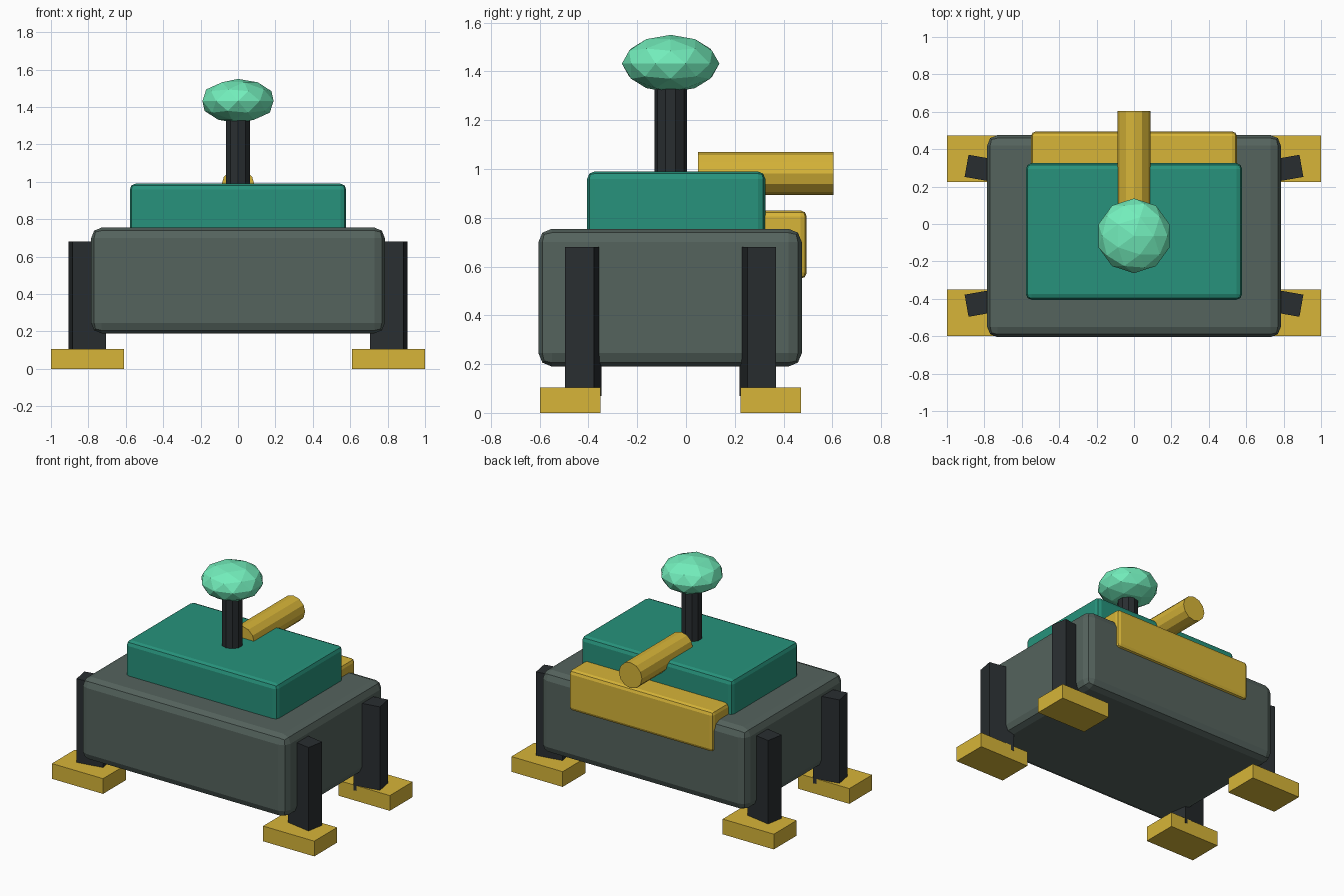
import bpy
from math import radians

if "Cube" in bpy.data.objects:
    bpy.data.objects.remove(bpy.data.objects["Cube"])

CY = -0.063  # front/back symmetry line of the legs


def material(name, rgb):
    m = bpy.data.materials.new(name)
    m.diffuse_color = (*rgb, 1)
    m.use_nodes = True
    m.node_tree.nodes["Principled BSDF"].inputs["Base Color"].default_value = m.diffuse_color
    return m


GREY = material("dark_grey_green", (0.09, 0.125, 0.11))
TEAL = material("teal", (0.02, 0.29, 0.2))
GOLD = material("gold", (0.68, 0.46, 0.04))
BLACK = material("near_black", (0.022, 0.027, 0.03))
MINT = material("mint", (0.17, 0.85, 0.5))


def finish(name, mat):
    o = bpy.context.object
    o.name = name
    o.data.materials.append(mat)
    return o


def box(name, x, y, z, mat, bevel=0.0, segments=2, turn=0.0):
    """Box from (min, max) ranges, optionally bevelled and turned about z."""
    r = (x, y, z)
    bpy.ops.mesh.primitive_cube_add(size=1, location=[(a + b) / 2 for a, b in r])
    o = finish(name, mat)
    o.scale = [b - a for a, b in r]
    bpy.ops.object.transform_apply(location=False, rotation=False, scale=True)
    o.rotation_euler.z = turn
    if bevel:
        m = o.modifiers.new("bevel", "BEVEL")
        m.width = bevel
        m.segments = segments
    return o


# Main body, upper deck and rear panel
box("body", (-0.785, 0.785), (-0.605, 0.475), (0.19, 0.755), GREY, 0.055)
box("upper_deck", (-0.578, 0.578), (-0.405, 0.325), (0.70, 0.99), TEAL, 0.03)
box("rear_panel", (-0.55, 0.55), (0.25, 0.495), (0.55, 0.83), GOLD, 0.025)

# Rear pipe
bpy.ops.mesh.primitive_cylinder_add(vertices=12, radius=0.088, depth=0.555,
                                    location=(0, 0.3275, 0.982),
                                    rotation=(radians(90), 0, 0))
finish("rear_pipe", GOLD)

# Knob on its stem
bpy.ops.mesh.primitive_cylinder_add(vertices=10, radius=0.067, depth=0.43,
                                    location=(0, CY, 1.155))
finish("knob_stem", BLACK)
bpy.ops.mesh.primitive_ico_sphere_add(subdivisions=2, radius=0.2,
                                      location=(0, CY, 1.432))
finish("knob", MINT).scale.z = 0.59

# Four splayed legs with flat feet
for sx, side in ((-1, "left"), (1, "right")):
    for sy, end in ((-1, "front"), (1, "back")):
        lx, ly = sx * 0.805, CY + sy * 0.358
        box(f"{end}_{side}_leg", (lx - 0.0915, lx + 0.0915), (ly - 0.06, ly + 0.06),
            (0.07, 0.68), BLACK, turn=sx * sy * radians(10))
        fx, fy = sx * 0.805, CY + sy * 0.411
        box(f"{end}_{side}_foot", (fx - 0.195, fx + 0.195), (fy - 0.124, fy + 0.124),
            (0, 0.105), GOLD)
